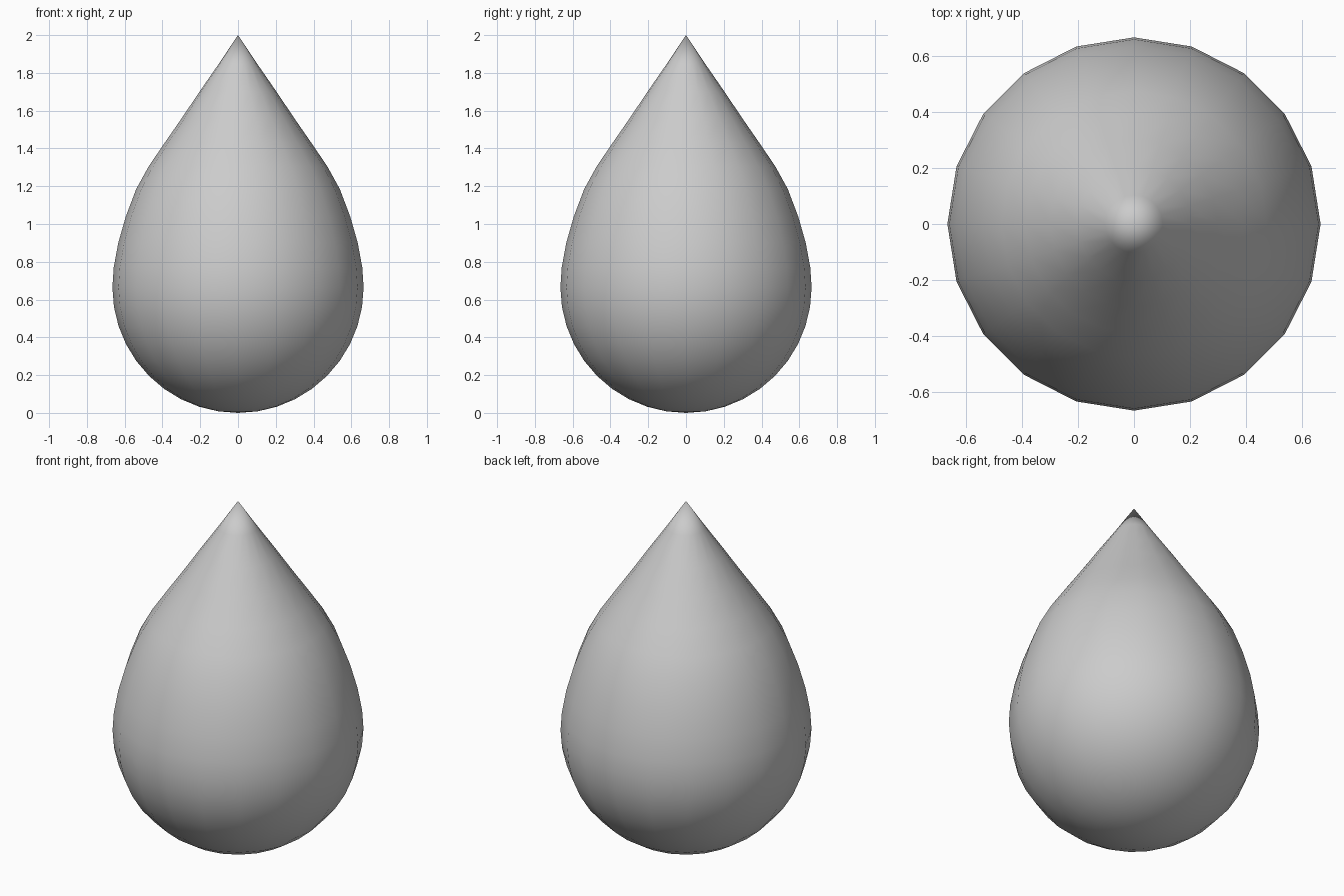
import bpy, bmesh
from math import sin, cos, radians, pi

if "Cube" in bpy.data.objects:
    bpy.data.objects.remove(bpy.data.objects["Cube"])

SIDES, R = 20, 0.665

# Profile: round lower bowl in 9 degree steps, then a shoulder running into a straight cone
profile = [(R * sin(radians(a)), R * (1 - cos(radians(a)))) for a in range(9, 91, 9)]
profile += [(0.658, 0.77), (0.634, 0.90), (0.594, 1.04), (0.539, 1.185), (0.473, 1.305),
            (0.388, 1.43), (0.298, 1.56), (0.204, 1.70), (0.103, 1.846)]

# Teardrop body: rings joined by quads, closed with a pole at each end
bm = bmesh.new()
rings = [[bm.verts.new((r * cos(2 * pi * i / SIDES), r * sin(2 * pi * i / SIDES), z))
          for i in range(SIDES)] for r, z in profile]
bottom, tip = bm.verts.new((0, 0, 0)), bm.verts.new((0, 0, 2))
for i in range(SIDES):
    j = (i + 1) % SIDES
    for lo, hi in zip(rings, rings[1:]):
        bm.faces.new((lo[i], lo[j], hi[j], hi[i]))
    bm.faces.new((bottom, rings[0][j], rings[0][i]))
    bm.faces.new((rings[-1][i], rings[-1][j], tip))
for f in bm.faces:
    f.smooth = True

mesh = bpy.data.meshes.new("teardrop")
bm.to_mesh(mesh)
bm.free()
bpy.context.collection.objects.link(bpy.data.objects.new("teardrop", mesh))
